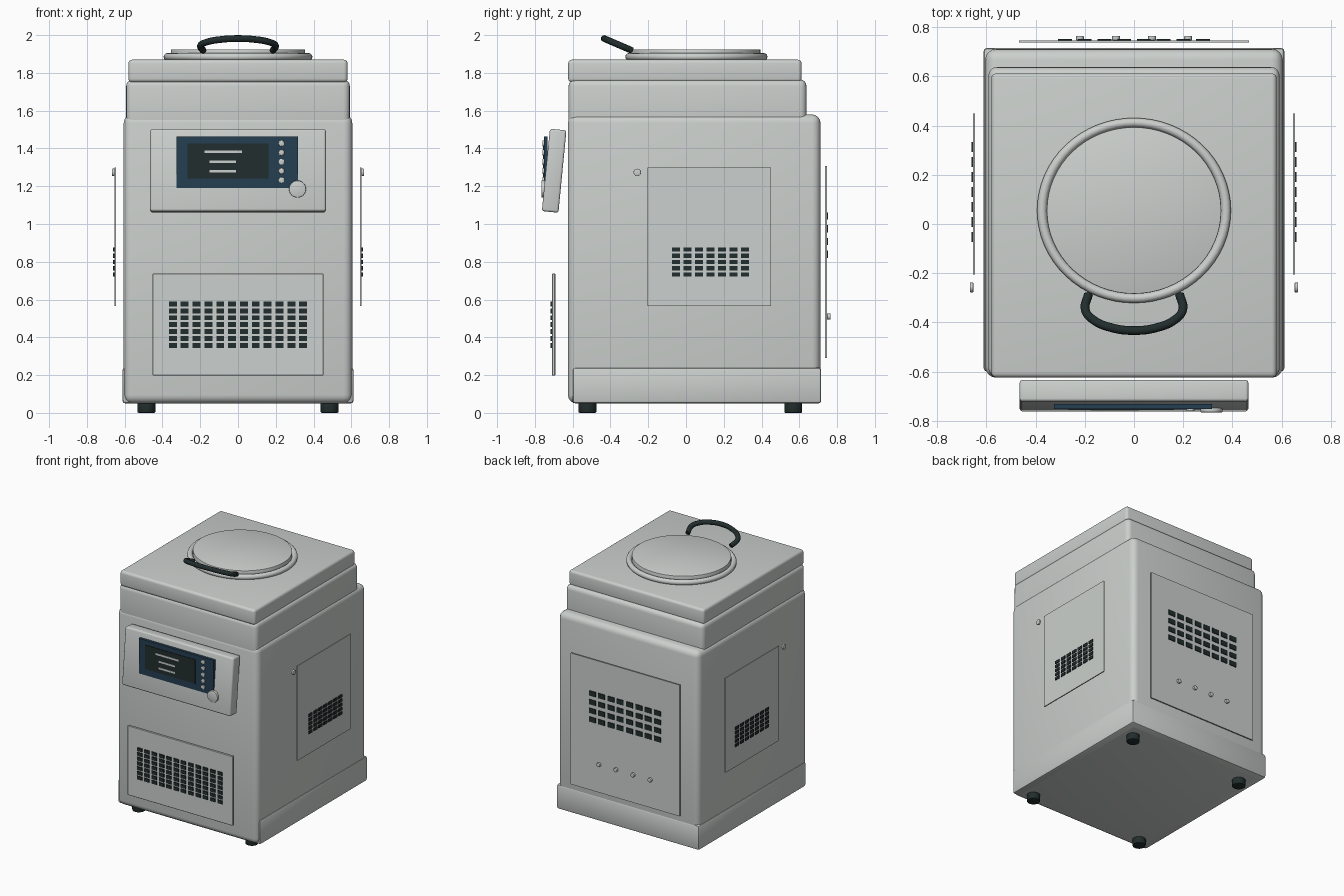
import bpy
import bmesh
import math
from mathutils import Matrix, Vector

cube = bpy.data.objects.get("Cube")
if cube:
    bpy.data.objects.remove(cube, do_unlink=True)


def material(name, rgb, rough=0.5):
    m = bpy.data.materials.new(name)
    m.use_nodes = True
    m.diffuse_color = (*rgb, 1)
    bsdf = next(n for n in m.node_tree.nodes if n.type == 'BSDF_PRINCIPLED')
    bsdf.inputs["Base Color"].default_value = (*rgb, 1)
    bsdf.inputs["Roughness"].default_value = rough
    return m


GREY = material("pale grey", (0.60, 0.63, 0.61))
DARK = material("dark rubber", (0.016, 0.026, 0.026))
NAVY = material("navy", (0.018, 0.05, 0.085))


def finish(name, bm, mat):
    me = bpy.data.meshes.new(name)
    bm.to_mesh(me)
    bm.free()
    me.materials.append(mat)
    for p in me.polygons:
        p.use_smooth = True
    me.set_sharp_from_angle(angle=math.radians(35))
    ob = bpy.data.objects.new(name, me)
    bpy.context.collection.objects.link(ob)
    return ob


def add_box(bm, lo, hi):
    lo, hi = Vector(lo), Vector(hi)
    m = Matrix.Translation((lo + hi) / 2) @ Matrix.Diagonal((*(hi - lo), 1))
    bmesh.ops.create_cube(bm, size=1, matrix=m)


def box(name, lo, hi, mat, bevel=0.0, segments=4):
    bm = bmesh.new()
    add_box(bm, lo, hi)
    if bevel:
        bmesh.ops.bevel(bm, geom=bm.edges[:], offset=bevel, segments=segments,
                        profile=0.5, affect='EDGES')
    return finish(name, bm, mat)


def disc(name, centre, radius, depth, axis, mat, sides=24, bevel=0.0):
    bm = bmesh.new()
    bmesh.ops.create_cone(bm, cap_ends=True, segments=sides, radius1=radius,
                          radius2=radius, depth=depth)
    if bevel:
        rims = [e for e in bm.edges if abs(e.verts[0].co.z - e.verts[1].co.z) < 1e-5]
        bmesh.ops.bevel(bm, geom=rims, offset=bevel, segments=2, profile=0.5,
                        affect='EDGES')
    turn = Vector((0, 0, 1)).rotation_difference(Vector(axis)).to_matrix().to_4x4()
    bm.transform(Matrix.Translation(centre) @ turn)
    return finish(name, bm, mat)


def vents(name, axis, depth, us, zs, w, h):
    """Grid of slots on a plane facing along x or y."""
    bm = bmesh.new()
    for u in us:
        for z in zs:
            if axis == 'y':
                add_box(bm, (u - w / 2, depth - .004, z - h / 2),
                        (u + w / 2, depth + .004, z + h / 2))
            else:
                add_box(bm, (depth - .004, u - w / 2, z - h / 2),
                        (depth + .004, u + w / 2, z + h / 2))
    return finish(name, bm, DARK)


def spread(a, b, n):
    return [a + (b - a) * i / (n - 1) for i in range(n)]


# Cabinet
box("body", (-.605, -.625, .05), (.605, .712, 1.58), GREY, .045)
box("base", (-.612, -.6, .05), (.612, .716, .24), GREY, .015, 2)
box("neck", (-.592, -.622, 1.45), (.592, .638, 1.765), GREY, .035)
box("lid", (-.58, -.624, 1.75), (.58, .612, 1.87), GREY, .02)

# Round hatch, slightly oval
hatch = disc("hatch_cover", (0, 0, 1.895), .355, .06, (0, 0, 1), GREY, 64, .004)
bpy.ops.mesh.primitive_torus_add(major_segments=64, minor_segments=12,
                                 major_radius=.374, minor_radius=.02)
ring = bpy.context.object
ring.name = "hatch_ring"
ring.data.materials.append(GREY)
for p in ring.data.polygons:
    p.use_smooth = True
ring.location = (0, .055, 1.885)
hatch.location = (0, .055, 0)
for ob in (ring, hatch):
    ob.scale.y = .955

# Hatch handle, a bent tube sloping up to the front
half = [(.185, -.285), (.198, -.35), (.165, -.39), (.09, -.422)]
path = half + [(0, -.433)] + [(-x, y) for x, y in reversed(half)]
curve = bpy.data.curves.new("hatch_handle", 'CURVE')
curve.dimensions = '3D'
curve.bevel_depth = .018
curve.bevel_resolution = 3
curve.resolution_u = 6
curve.use_fill_caps = True
spline = curve.splines.new('BEZIER')
spline.bezier_points.add(len(path) - 1)
for bp, (x, y) in zip(spline.bezier_points, path):
    bp.co = (x, y, 1.918 + (-.285 - y) * .43)
    bp.handle_left_type = bp.handle_right_type = 'AUTO'
curve.materials.append(DARK)
handle = bpy.data.objects.new("hatch_handle", curve)
bpy.context.collection.objects.link(handle)

# Tilted control housing
housing = box("control_housing", (-.465, -.044, -.219), (.465, .044, .219), GREY, .012, 3)
housing.location = (0, -.698, 1.282)
housing.rotation_euler.x = -.097

# Display, text bars, buttons and knob
box("display_plate", (-.325, -.752, 1.19), (.318, -.732, 1.462), NAVY)
box("display_screen", (-.267, -.756, 1.24), (.162, -.75, 1.426), DARK)
for i, (x0, x1, z) in enumerate([(-.177, .02, 1.383), (-.15, -.01, 1.33), (-.15, -.01, 1.279)]):
    box(f"screen_bar_{i}", (x0, -.759, z - .007), (x1, -.755, z + .007), GREY)
for i, z in enumerate(spread(1.427, 1.232, 5)):
    disc(f"button_{i}", (.23, -.755, z), .016, .012, (0, -1, 0), GREY, 12, .003)
disc("knob", (.315, -.755, 1.185), .045, .022, (0, -1, 0), GREY, 32, .004)

# Front grille
box("front_panel", (-.452, -.71, .197), (.452, -.692, .737), GREY, .003, 1)
vents("front_vents", 'y', -.713, spread(-.345, .345, 12), spread(.357, .577, 7), .042, .026)

# Side panels, vents and bolts
for name, s in (("left", 1), ("right", -1)):
    box(f"{name}_panel", (s * .651 - .004, -.205, .565), (s * .651 + .004, .45, 1.3), GREY)
    vents(f"{name}_vents", 'x', s * .657, spread(-.053, .313, 7),
          spread(.733, .865, 5), .042, .022)
    disc(f"{name}_bolt", (s * .66, -.258, 1.273), .02, .014, (s, 0, 0), GREY, 16, .003)

# Back panel, vents and bolts
box("back_panel", (-.467, .737, .29), (.467, .746, 1.308), GREY)
vents("back_vents", 'y', .748, spread(-.28, .28, 8), spread(.84, 1.042, 4), .056, .038)
for i, x in enumerate(spread(-.22, .22, 4)):
    disc(f"back_bolt_{i}", (x, .756, .51), .016, .018, (0, 1, 0), GREY, 16, .003)

# Feet
for side, x in (("left", .485), ("right", -.485)):
    for end, y in (("front", -.522), ("back", .568)):
        disc(f"{end}_{side}_foot", (x, y, .03), .047, .06, (0, 0, 1), DARK, 24, .006)
